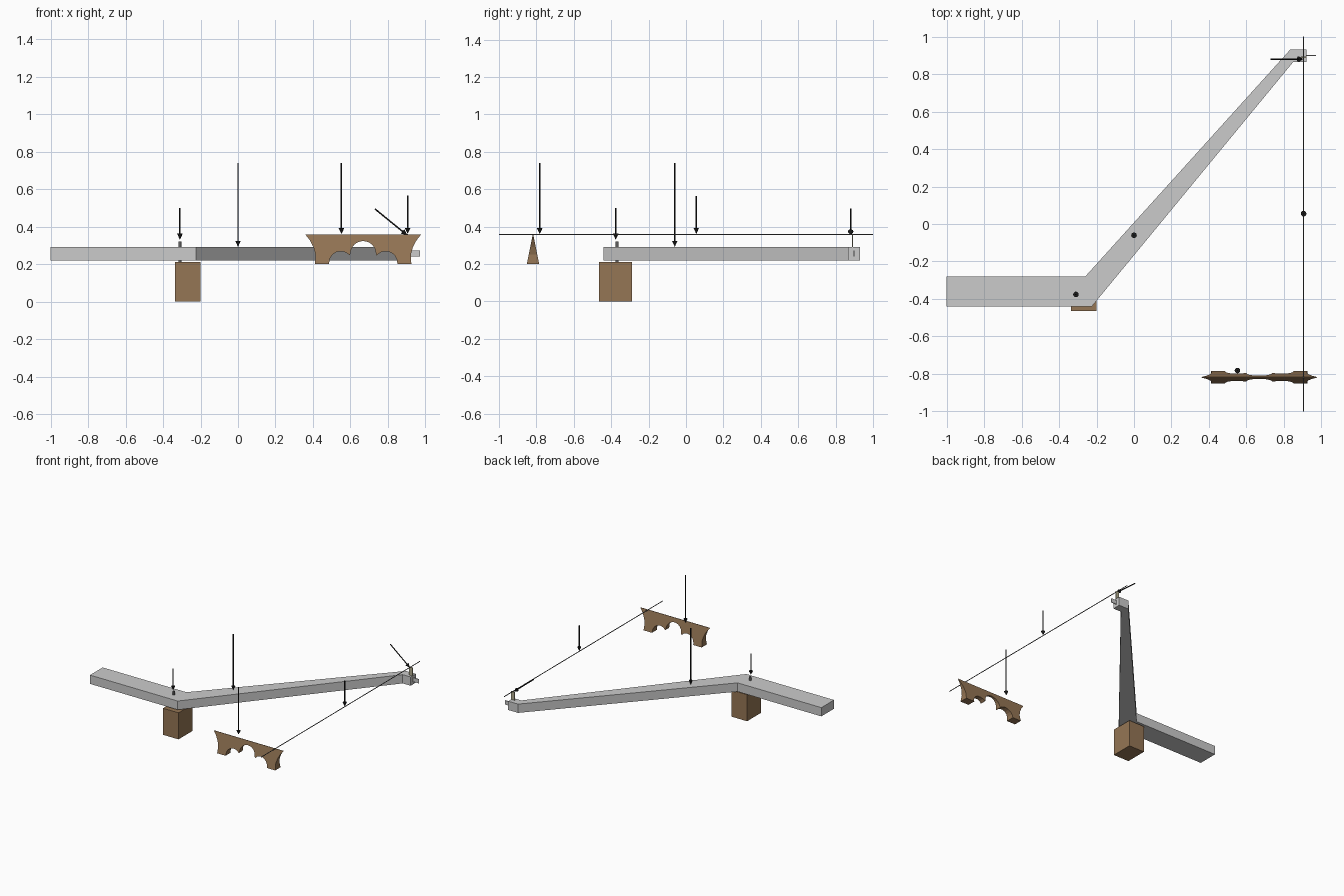
import bpy, bmesh
from math import cos, sin, radians
from mathutils import Vector

if "Cube" in bpy.data.objects:
    bpy.data.objects.remove(bpy.data.objects["Cube"])


def material(name, rgb):
    m = bpy.data.materials.new(name)
    m.diffuse_color = (*rgb, 1)
    m.use_nodes = True
    m.node_tree.nodes["Principled BSDF"].inputs["Base Color"].default_value = m.diffuse_color
    return m


WOOD = material("wood", (0.30, 0.18, 0.09))
BRASS = material("brass", (0.45, 0.42, 0.28))
BLACK = material("black", (0.01, 0.01, 0.01))
STEEL = material("steel", (0.12, 0.12, 0.12))


def finish(bm, name, mat=None):
    bmesh.ops.recalc_face_normals(bm, faces=bm.faces)
    me = bpy.data.meshes.new(name)
    bm.to_mesh(me)
    bm.free()
    ob = bpy.data.objects.new(name, me)
    bpy.context.collection.objects.link(ob)
    if mat:
        me.materials.append(mat)
    return ob


def prism(points, direction):
    bm = bmesh.new()
    face = bm.faces.new([bm.verts.new(p) for p in points])
    ext = bmesh.ops.extrude_face_region(bm, geom=[face])
    verts = [v for v in ext["geom"] if isinstance(v, bmesh.types.BMVert)]
    bmesh.ops.translate(bm, verts=verts, vec=direction)
    return bm


def box(name, lo, hi, mat=None):
    (x0, y0, z0), (x1, y1, z1) = lo, hi
    pts = [(x0, y0, z0), (x1, y0, z0), (x1, y1, z0), (x0, y1, z0)]
    return finish(prism(pts, (0, 0, z1 - z0)), name, mat)


def add_rod(bm, a, b, r1, r2, sides=12):
    a, b = Vector(a), Vector(b)
    d = b - a
    mat = d.to_track_quat('Z', 'Y').to_matrix().to_4x4()
    mat.translation = (a + b) / 2
    bmesh.ops.create_cone(bm, cap_ends=True, segments=sides, radius1=r1,
                          radius2=r2, depth=d.length, matrix=mat)


def rod(name, a, b, r, mat):
    bm = bmesh.new()
    add_rod(bm, a, b, r, r)
    return finish(bm, name, mat)


def arrow(name, a, b):
    a, b = Vector(a), Vector(b)
    neck = b - (b - a).normalized() * 0.032
    bm = bmesh.new()
    add_rod(bm, a, neck, 0.004, 0.004)
    add_rod(bm, neck, b, 0.015, 0.0)
    return finish(bm, name, BLACK)


# cranked key lever and the guide slip in its end
plan = [(-1, -.44), (-.225, -.44), (.85, .865), (.92, .865),
        (.92, .93), (.833, .93), (-.26, -.28), (-1, -.28)]
finish(prism([(x, y, .22) for x, y in plan], (0, 0, .07)), "key_lever")
box("guide_slip", (.90, .896, .24), (.97, .902, .272))

# balance rail block and pin
box("balance_rail", (-.337, -.465, 0), (-.2, -.29, .212), WOOD)
rod("balance_pin", (-.31, -.368, .18), (-.31, -.368, .32), .008, STEEL)

# tangent blade under the string
box("tangent", (.89, .887, .24), (.92, .893, .355), BRASS)

# string
rod("string", (.905, -1, .358), (.905, 1, .358), .003, STEEL)

# bridge: arched profile, tapering to a thin top edge
half = [(.308, .357), (.285, .328), (.265, .29), (.254, .25), (.257, .2), (.182, .2)]
half += [(.12 + .062 * cos(radians(t)), .207 + .062 * sin(radians(t)))
         for t in range(0, 141, 20)]
half += [(.068 * cos(radians(t)), .255 + .068 * sin(radians(t)))
         for t in range(0, 90, 15)]
outline = half + [(0, .323)] + [(-x, z) for x, z in reversed(half)]
bm = prism([(.668 + x, -.5, z) for x, z in outline], (0, 1, 0))
for v in bm.verts:
    width = .003 + .063 * (.357 - v.co.z) / .157
    v.co.y = -.818 + v.co.y * width
finish(bm, "bridge", WOOD)

# pointer arrows
arrow("lever_arrow", (0, -.06, .74), (0, -.06, .292))
arrow("pin_arrow", (-.31, -.376, .50), (-.31, -.376, .33))
arrow("bridge_arrow", (.552, -.782, .74), (.552, -.782, .36))
arrow("string_arrow", (.905, .055, .565), (.905, .055, .361))
arrow("tangent_arrow", (.73, .88, .495), (.903, .88, .354))
